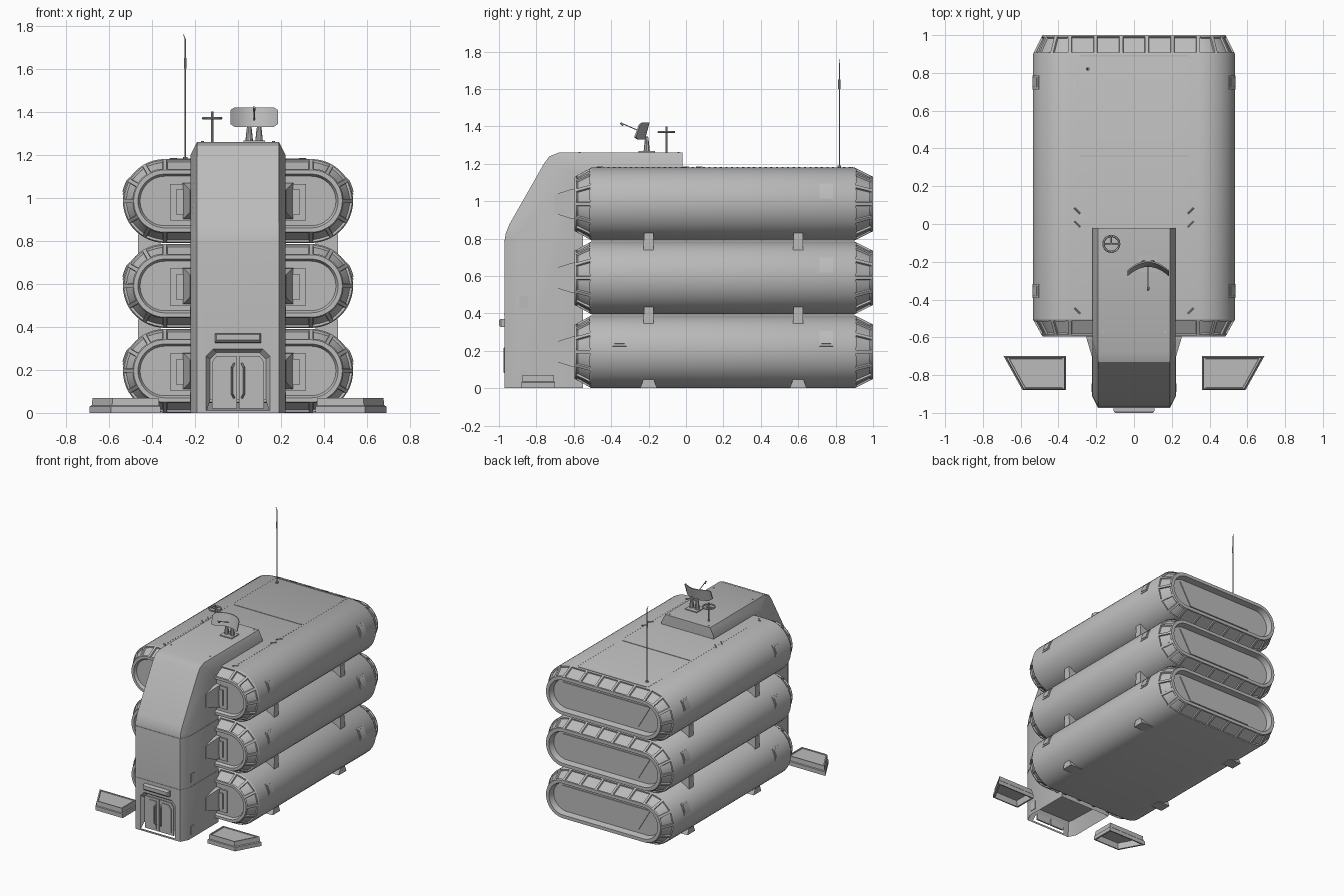
import bpy, bmesh, math
from mathutils import Vector

cube = bpy.data.objects.get("Cube")
if cube:
    bpy.data.objects.remove(cube, do_unlink=True)

grey = bpy.data.materials.new("hull_grey")
grey.use_nodes = True
COL = (0.5, 0.5, 0.5, 1)
grey.diffuse_color = COL
grey.node_tree.nodes["Principled BSDF"].inputs["Base Color"].default_value = COL


def finish(name, bm, smooth=True):
    bmesh.ops.recalc_face_normals(bm, faces=bm.faces[:])
    me = bpy.data.meshes.new(name)
    bm.to_mesh(me)
    bm.free()
    me.materials.append(grey)
    ob = bpy.data.objects.new(name, me)
    bpy.context.collection.objects.link(ob)
    if smooth:
        bpy.ops.object.select_all(action='DESELECT')
        ob.select_set(True)
        bpy.context.view_layer.objects.active = ob
        bpy.ops.object.shade_smooth_by_angle(angle=math.radians(28))
    return ob


def loft(bm, rings):
    """Skin closed rings of equal length, cap both ends, return the side faces by band."""
    vs = [[bm.verts.new(p) for p in r] for r in rings]
    n = len(vs[0])
    bands = [[bm.faces.new((a[i], a[(i + 1) % n], b[(i + 1) % n], b[i])) for i in range(n)]
             for a, b in zip(vs, vs[1:])]
    bm.faces.new(vs[0])
    bm.faces.new(vs[-1])
    return bands


def box(bm, x0, x1, y0, y1, z0, z1):
    loft(bm, [[(x0, y0, z), (x1, y0, z), (x1, y1, z), (x0, y1, z)] for z in (z0, z1)])


def rod(bm, a, b, r, r2=None, seg=10):
    a, b = Vector(a), Vector(b)
    q = (b - a).to_track_quat('Z', 'Y')
    ring = lambda c, rad: [c + q @ Vector((rad * math.cos(t), rad * math.sin(t), 0))
                           for t in (2 * math.pi * i / seg for i in range(seg))]
    loft(bm, [ring(a, r), ring(b, r if r2 is None else r2)])


R, HALF, ARC, FLAT = 0.195, 0.34, 24, 5
LEVELS = [0.195, 0.59, 0.985]


def stadium(y, inset, cz):
    r, pts = R - inset, []
    for s in (1, -1):
        for i in range(ARC + 1):
            t = -math.pi / 2 + math.pi * i / ARC
            pts.append((s * (HALF + r * math.cos(t)), y, cz + s * r * math.sin(t)))
        for i in range(1, FLAT):
            pts.append((s * (HALF - 2 * HALF * i / FLAT), y, cz + s * r))
    return pts


# Three stacked living pods with panelled end collars
SECTIONS = [(-0.575, 0.08), (-0.595, 0.07), (-0.595, 0.05), (-0.505, 0),
            (0.9, 0), (1.0, 0.05), (1.0, 0.075), (0.955, 0.085)]
for lvl, cz in enumerate(LEVELS):
    bm = bmesh.new()
    bands = loft(bm, [stadium(y, i, cz) for y, i in SECTIONS])
    bmesh.ops.recalc_face_normals(bm, faces=bm.faces[:])
    for band in (bands[2], bands[4]):
        for start in (0, ARC + FLAT):
            groups = [band[start + i:start + i + 4] for i in range(0, ARC, 4)]
            groups += [[f] for f in band[start + ARC:start + ARC + FLAT]]
            for g in groups:
                bmesh.ops.inset_region(bm, faces=g, thickness=0.012, depth=0)
                bmesh.ops.inset_region(bm, faces=g, thickness=0.004, depth=-0.01)
    finish(f"pod_{lvl}", bm)

    # Side hatches that follow the pod curve
    bm = bmesh.new()
    for s in (1, -1):
        for y in (-0.355, 0.75):
            for half, out in ((0.037, 0.004), (0.026, 0.007)):
                a0, rings = math.asin(0.07 / R), []
                for k in range(5):
                    t = a0 + (k / 2 - 1) * half * 1.15 / R
                    rings.append([(s * (HALF + rr * math.cos(t)), y + dy, cz + rr * math.sin(t))
                                  for rr, dy in ((R - 0.01, -half), (R + out, -half),
                                                 (R + out, half), (R - 0.01, half))])
                loft(bm, rings)
    finish(f"side_hatches_{lvl}", bm, False)

    # Rear window pane
    bm = bmesh.new()
    shape = [(-0.37, 0.085), (0.37, 0.085), (0.27, -0.085), (-0.27, -0.085)]
    loft(bm, [[(x, y, cz + z) for x, z in shape] for y in (0.95, 0.962)])
    finish(f"rear_window_{lvl}", bm, False)

    # Stepped bulkhead plates and the coupling to the tower
    bm = bmesh.new()
    box(bm, -0.315, 0.315, -0.585, -0.57, cz - 0.09, cz + 0.08)
    box(bm, -0.285, 0.285, -0.592, -0.57, cz - 0.065, cz + 0.055)
    rect = lambda y, x, h: [(-x, y, cz - h), (x, y, cz - h), (x, y, cz + h), (-x, y, cz + h)]
    loft(bm, [rect(-0.57, 0.258, 0.085), rect(-0.61, 0.25, 0.08), rect(-0.705, 0.222, 0.05)])
    finish(f"coupling_{lvl}", bm, False)

# Feet and spacers between the pods
bm = bmesh.new()
for s in (1, -1):
    for y in (-0.2, 0.6):
        for z0, z1, w0 in ((0, 0.055, 0.045), (0.345, 0.435, 0.027), (0.74, 0.83, 0.027)):
            loft(bm, [[(s * x, y + dy, z) for x, dy in ((0.36, -w), (0.465, -w), (0.465, w), (0.36, w))]
                      for z, w in ((z0, w0), (z1, 0.025))])
finish("support_feet", bm, False)

# Entrance tower: chamfered side profile
outer = [(-0.97, 0), (-0.97, 0.79), (-0.963, 0.83), (-0.945, 0.875), (-0.76, 1.2),
         (-0.73, 1.24), (-0.68, 1.26), (-0.02, 1.26), (-0.02, 1.15), (-0.55, 1.15), (-0.55, 0)]
inner = [(-0.91, 0), (-0.91, 0.8), (-0.908, 0.82), (-0.9, 0.84), (-0.63, 1.165),
         (-0.61, 1.19), (-0.585, 1.2), (-0.02, 1.2), (-0.02, 1.15), (-0.55, 1.15), (-0.55, 0)]
bm = bmesh.new()
loft(bm, [[(x, y, z) for y, z in p] for x, p in
          ((-0.22, inner), (-0.19, outer), (0.19, outer), (0.22, inner))])
bmesh.ops.recalc_face_normals(bm, faces=bm.faces[:])
base = [f for f in bm.faces if f.normal.z < -0.9 and f.calc_center_median().z < 0.01]
bmesh.ops.inset_region(bm, faces=base, thickness=0.05, depth=0)
bmesh.ops.translate(bm, verts=list({v for f in base for v in f.verts}), vec=(0, 0, 0.1))
tower = finish("entrance_tower", bm)


# Door recess cut into the tower
def door_outline(y, w, z0, z1, c):
    return [(-w, y, z0), (w, y, z0), (w, y, z1 - c), (w - c, y, z1), (c - w, y, z1), (-w, y, z1 - c)]


bm = bmesh.new()
loft(bm, [door_outline(-0.99, 0.162, 0.008, 0.31, 0.035), door_outline(-0.945, 0.13, 0.015, 0.28, 0.03)])
cutter = finish("door_cutter", bm, False)
cutter.hide_render = True
cutter.hide_viewport = True
mod = tower.modifiers.new("door_recess", 'BOOLEAN')
mod.operation = 'DIFFERENCE'
mod.object = cutter

# Double door with panels and handles
bm = bmesh.new()
for s in (1, -1):
    for grow, y in ((0, -0.952), (0.018, -0.957)):
        pts = [(0.004 + grow, 0.02 + grow), (0.122 - grow, 0.02 + grow), (0.122 - grow, 0.235 - grow),
               (0.1 - grow, 0.265 - grow), (0.004 + grow, 0.265 - grow)]
        loft(bm, [[(s * x, yy, z) for x, z in pts] for yy in (-0.94, y)])
    path = [(0.018, -0.957, 0.07), (0.028, -0.972, 0.09), (0.028, -0.972, 0.21), (0.018, -0.957, 0.23)]
    for a, b in zip(path, path[1:]):
        rod(bm, (s * a[0], *a[1:]), (s * b[0], *b[1:]), 0.005, seg=6)
finish("double_door", bm, False)

# Lamp above the door
bm = bmesh.new()
loft(bm, [[(-x, y, z0), (x, y, z0), (x, y, z1), (-x, y, z1)] for x, y, z0, z1 in
          ((0.108, -0.96, 0.325, 0.37), (0.108, -0.99, 0.328, 0.37), (0.1, -1.0, 0.338, 0.365))])
finish("door_lamp", bm, False)

# Tower seams and side vents
bm = bmesh.new()
for z in (0.395, 0.787):
    ring = [(-0.222, -0.56), (-0.222, -0.91), (-0.191, -0.973), (0.191, -0.973), (0.222, -0.91), (0.222, -0.56)]
    loft(bm, [[(x, y, zz) for x, y in ring] for zz in (z - 0.003, z + 0.003)])
for s in (1, -1):
    for z in (0.03, 0.43):
        box(bm, s * 0.21, s * 0.224, -0.89, -0.845, z, z + 0.065)
finish("tower_trim", bm, False)

# Roof seams, bolts and lifting brackets
bm = bmesh.new()
for y in (0.36, 0.89):
    box(bm, -0.285, 0.285, y - 0.004, y + 0.004, 1.17, 1.183)
for s in (1, -1):
    for k in range(45):
        y = -0.45 + k * 0.03
        box(bm, s * 0.3 - 0.002, s * 0.3 + 0.002, y, y + 0.012, 1.17, 1.182)
    for y in (-0.46, 0.0, 0.07):
        rod(bm, (s * 0.285, y - 0.015, 1.182), (s * 0.315, y + 0.015, 1.182), 0.004, seg=6)
    for y in (-0.57, -0.04):
        rod(bm, (s * 0.165, y, 1.255), (s * 0.165, y, 1.264), 0.006, seg=8)
finish("roof_fittings", bm, False)

# Curved dish with feed arm on a twin pedestal
bm = bmesh.new()
rings = []
for i in range(13):
    u = i / 6 - 1
    x, y = 0.075 + 0.11 * u, -0.215 - 0.05 * u * u
    h = 0.045 if abs(u) < 0.95 else 0.033
    t = 0.008
    rings.append([(x, y - 0.012, 1.375 - h), (x, y + 0.012, 1.375 + h),
                  (x, y + 0.012 + t, 1.375 + h), (x, y - 0.012 + t, 1.375 - h)])
loft(bm, rings)
rod(bm, (0.075, -0.215, 1.36), (0.075, -0.34, 1.415), 0.003, seg=6)
rod(bm, (0.075, -0.335, 1.405), (0.075, -0.35, 1.42), 0.006, seg=8)
for x in (0.052, 0.098):
    rod(bm, (x, -0.21, 1.26), (x, -0.21, 1.32), 0.018, 0.012)
    rod(bm, (x, -0.21, 1.32), (x, -0.21, 1.345), 0.012, 0.006)
box(bm, 0.025, 0.125, -0.255, -0.165, 1.255, 1.267)
rod(bm, (0.04, -0.205, 1.335), (0.11, -0.205, 1.335), 0.006)
finish("dish_antenna", bm)

# Ring antenna: post, spokes and hoop
bm = bmesh.new()
cx, cy = -0.12, -0.105
rod(bm, (cx, cy, 1.26), (cx, cy, 1.4), 0.006)
hoop = [(cx + 0.042 * math.cos(k * math.pi / 10), cy + 0.042 * math.sin(k * math.pi / 10), 1.37)
        for k in range(20)]
for k in range(20):
    rod(bm, hoop[k], hoop[(k + 1) % 20], 0.006, seg=6)
for k in (0, 5, 10):
    rod(bm, (cx, cy, 1.37), hoop[k], 0.004, seg=6)
finish("ring_antenna", bm)

# Whip mast at the rear
bm = bmesh.new()
mx, my = -0.245, 0.82
for z0, z1, r in ((1.175, 1.19, 0.01), (1.18, 1.74, 0.003), (1.6, 1.65, 0.006)):
    rod(bm, (mx, my, z0), (mx, my, z1), r, seg=8)
rod(bm, (mx, my, 1.73), (mx - 0.008, my, 1.76), 0.002, seg=6)
finish("whip_mast", bm)

# Detached ground blocks, hollow underneath
for side, s in (("left", 1), ("right", -1)):
    bm = bmesh.new()
    plan = [(0.36, -0.88), (0.59, -0.88), (0.69, -0.7), (0.36, -0.7)]
    mid = Vector((0.49, -0.79))
    ring = lambda k, z: [(s * (mid.x + (x - mid.x) * k), mid.y + (y - mid.y) * k, z) for x, y in plan]
    loft(bm, [ring(0.84, 0.045), ring(0.9, 0), ring(1, 0), ring(1, 0.03), ring(0.95, 0.035),
              ring(0.93, 0.07), ring(0.86, 0.07), ring(0.85, 0.064)])
    finish(f"ground_block_{side}", bm, False)
